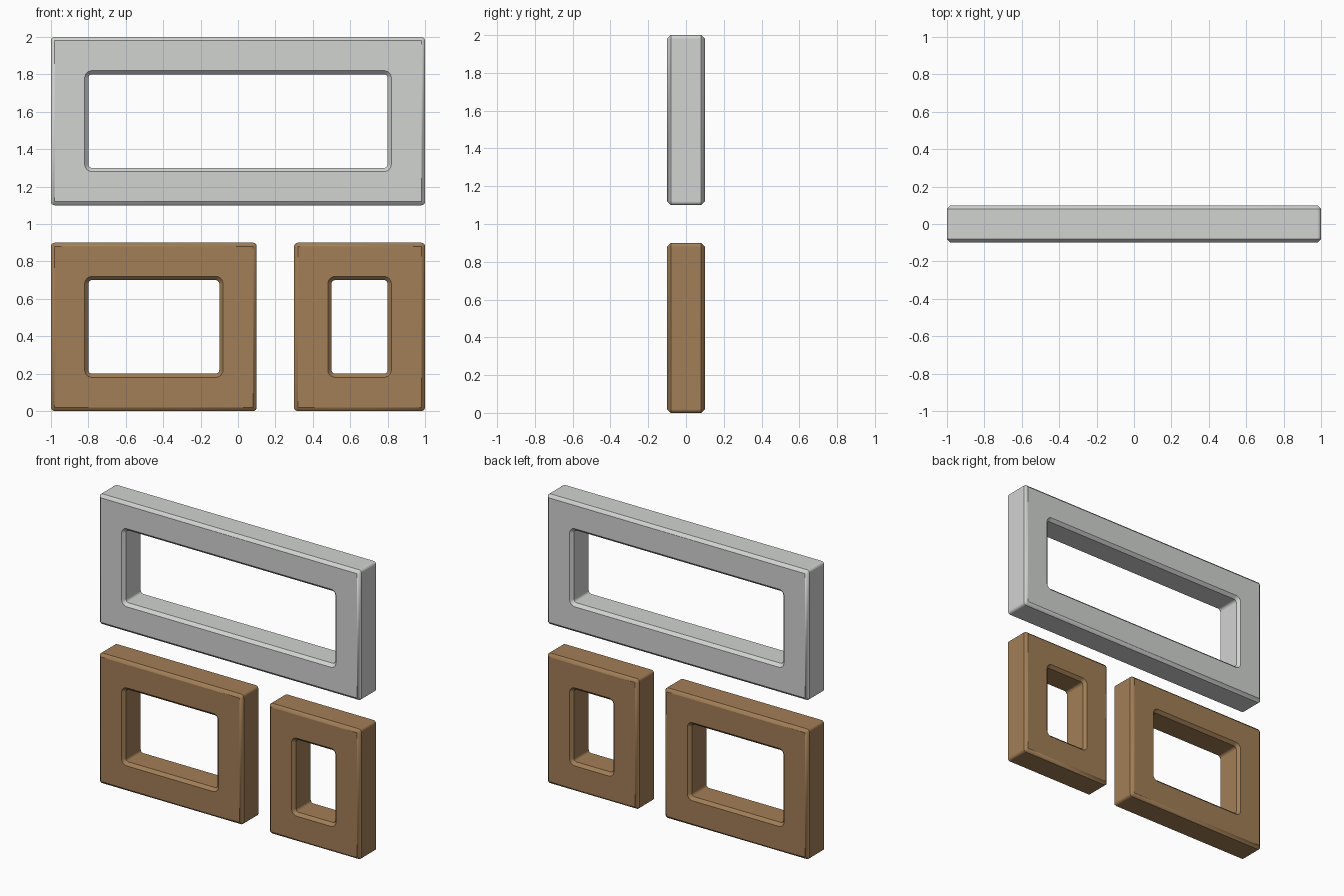
import bpy, bmesh, math

if "Cube" in bpy.data.objects:
    bpy.data.objects.remove(bpy.data.objects["Cube"])

HALF_DEPTH = 0.1   # half thickness of every frame
CHAMFER = 0.02
BORDER = 0.2       # width of the frame bars
SEGS = 6           # segments per rounded corner


def material(name, rgb):
    m = bpy.data.materials.new(name)
    m.diffuse_color = (*rgb, 1)
    m.use_nodes = True
    m.node_tree.nodes["Principled BSDF"].inputs["Base Color"].default_value = m.diffuse_color
    return m


def rounded_rect(x0, x1, z0, z1, inset, radius):
    """Points of a rounded rectangle, inset from the given bounds."""
    d = inset + radius
    corners = [(x1 - d, z1 - d), (x0 + d, z1 - d), (x0 + d, z0 + d), (x1 - d, z0 + d)]
    pts = []
    for i, (cx, cz) in enumerate(corners):
        for s in range(SEGS + 1):
            a = math.pi / 2 * (i + s / SEGS)
            pts.append((cx + radius * math.cos(a), cz + radius * math.sin(a)))
    return pts


def frame(name, x0, x1, z0, z1, mat):
    """Chamfered rectangular frame, made by bridging a closed chain of rings."""
    h, c, b = HALF_DEPTH, CHAMFER, BORDER
    # each ring: y, inset, corner radius
    chain = [(-h, c, 0), (-h + c, 0, c), (h - c, 0, c), (h, c, 0),
             (h, b - c, 2 * c), (h - c, b, c), (-h + c, b, c), (-h, b - c, 2 * c)]
    bm = bmesh.new()
    rings = [[bm.verts.new((x, y, z)) for x, z in rounded_rect(x0, x1, z0, z1, inset, r)]
             for y, inset, r in chain]
    n = len(rings[0])
    for k, ring in enumerate(rings):
        nxt = rings[(k + 1) % len(rings)]
        for i in range(n):
            j = (i + 1) % n
            bm.faces.new((ring[i], ring[j], nxt[j], nxt[i]))
    bmesh.ops.remove_doubles(bm, verts=bm.verts, dist=1e-5)
    bmesh.ops.recalc_face_normals(bm, faces=bm.faces)
    for f in bm.faces:
        f.smooth = True
    me = bpy.data.meshes.new(name)
    bm.to_mesh(me)
    bm.free()
    me.set_sharp_from_angle(angle=math.radians(30))
    me.materials.append(mat)
    ob = bpy.data.objects.new(name, me)
    bpy.context.collection.objects.link(ob)
    # keeps the large flat faces evenly shaded next to the rounded corners
    wn = ob.modifiers.new("flat_face_normals", 'WEIGHTED_NORMAL')
    wn.keep_sharp = True
    return ob


grey = material("light_grey", (0.64, 0.655, 0.64))
brown = material("wood_brown", (0.36, 0.21, 0.093))

# wide upper frame, and two lower frames
frame("upper_frame", -1.0, 1.0, 1.1, 2.0, grey)
frame("lower_left_frame", -1.0, 0.1, 0.0, 0.9, brown)
frame("lower_right_frame", 0.3, 1.0, 0.0, 0.9, brown)
